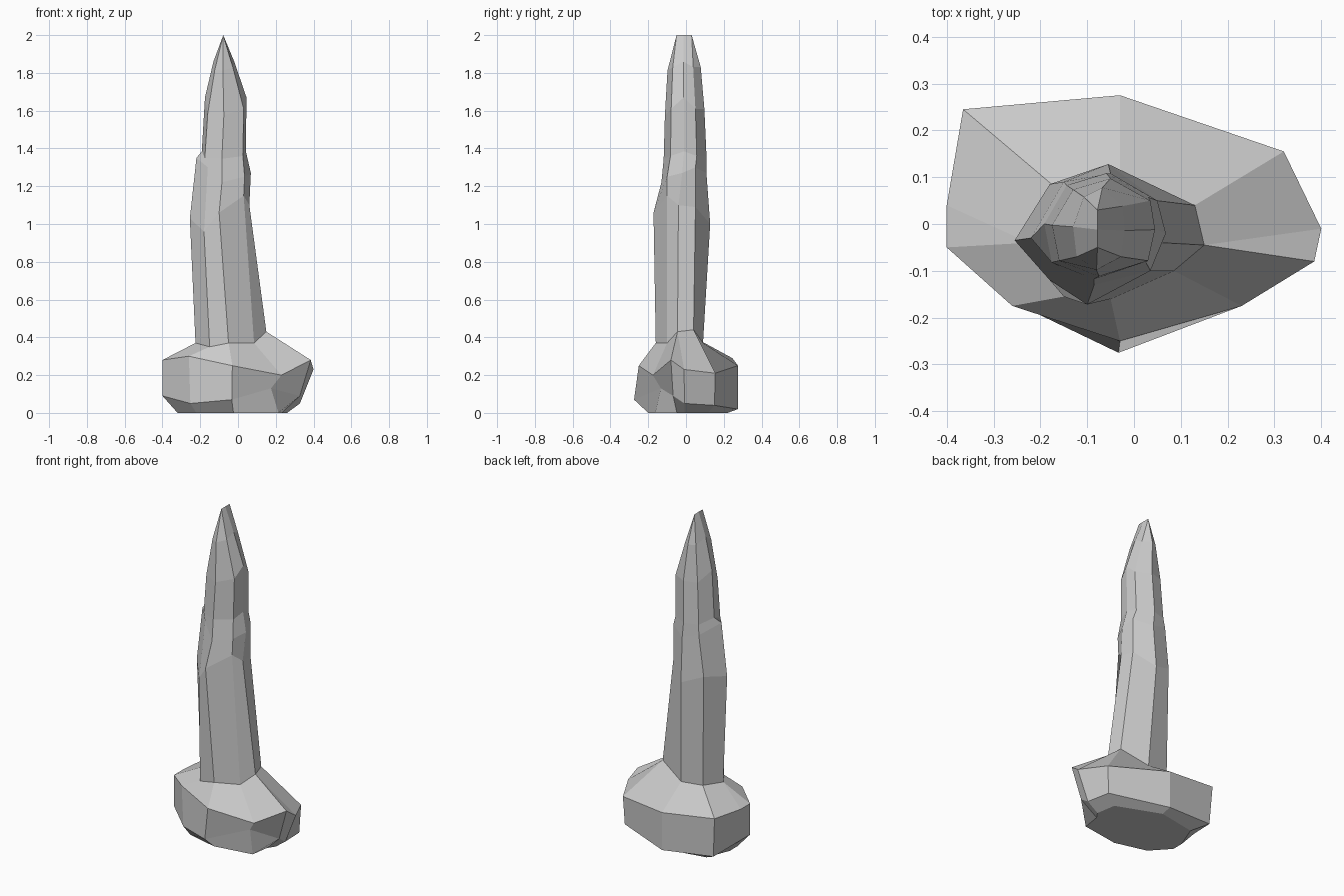
import bpy, bmesh


def loft(name, rings):
    """Skin a stack of equal-length point rings and close both ends."""
    bm = bmesh.new()
    vs = [[bm.verts.new(p) for p in ring] for ring in rings]
    n = len(vs[0])
    for a, b in zip(vs, vs[1:]):
        for i in range(n):
            j = (i + 1) % n
            bm.faces.new((a[i], a[j], b[j], b[i]))
    bm.faces.new(vs[0][::-1])
    bm.faces.new(vs[-1])
    bmesh.ops.remove_doubles(bm, verts=bm.verts[:], dist=0.0005)
    bmesh.ops.recalc_face_normals(bm, faces=bm.faces[:])
    me = bpy.data.meshes.new(name)
    bm.to_mesh(me)
    bm.free()
    ob = bpy.data.objects.new(name, me)
    bpy.context.collection.objects.link(ob)
    return ob


# Eight-sided rings of the lower shaft, anticlockwise from the right side
foot = [(.15, -.045, .43), (.13, .04, .44), (-.03, .09, .37), (-.17, .08, .38),
        (-.225, -.04, .37), (-.15, -.155, .35), (-.05, -.16, .37), (.085, -.1, .37)]
waist = [(.06, -.04, 1.1), (.05, .05, 1.09), (-.055, .128, 1.0), (-.18, .085, 1.05),
         (-.255, -.035, 1.03), (-.18, -.12, .96), (-.1, -.172, 1.06), (.03, -.1, 1.15)]
ledge = [(.068, -.02, 1.27), (.05, .05, 1.3), (-.05, .108, 1.27), (-.15, .09, 1.3),
         (-.22, -.03, 1.35), (-.16, -.09, 1.3), (-.085, -.13, 1.22), (.035, -.1, 1.25)]

# Upper crystal: one profile, shrunk and lifted towards a ridge
profile = [(.11, 0, .05), (.1, .065, 0), (.015, .115, 0), (-.065, .09, 0),
           (-.11, .01, .05), (-.095, -.07, -.02), (-.01, -.105, -.03), (.095, -.07, 0)]


def crystal_ring(z, cx, cy, sx, sy, tilt):
    return [(cx + x * sx, cy + y * sy, z + d * tilt) for x, y, d in profile]


neck = crystal_ring(1.36, -.075, -.01, 1.06, 1.03, .5)
shoulder = crystal_ring(1.61, -.065, -.012, 1, .95, 1.2)
taper = crystal_ring(1.83, -.075, -.014, .5, .8, .6)
tip = [(-.078, y, 2.0) for y in (-.012, .03, .03, .03, -.012, -.05, -.05, -.05)]

loft("stone_spire", [foot, waist, ledge, neck, shoulder, taper, tip])

# Base boulder columns: x, y, upper z, lower-edge scale, lower z,
# underside scale, foot point joined
columns = [
    (.385, -.08, .28, .85, .09, .6, 0), (.4, -.01, .23, .82, .05, .65, 0),
    (.32, .155, .21, .97, .04, .75, 1), (-.03, .275, .25, 1, .02, .8, 2),
    (-.365, .245, .29, .96, .05, .72, 3), (-.4, .04, .28, 1, .09, .8, 4),
    (-.4, -.05, .28, 1, .09, .8, 4), (-.26, -.175, .3, .97, .05, .85, 5),
    (-.03, -.25, .25, 1.1, .07, .8, 6), (.23, -.175, .2, .76, .13, .93, 7)]
bottom = [(x * b, y * b, 0) for x, y, zu, k, zl, b, f in columns]
lower = [(x * k, y * k, zl) for x, y, zu, k, zl, b, f in columns]
upper = [(x, y, zu) for x, y, zu, k, zl, b, f in columns]
collar = [foot[c[6]] for c in columns]

loft("base_boulder", [bottom, lower, upper, collar])
